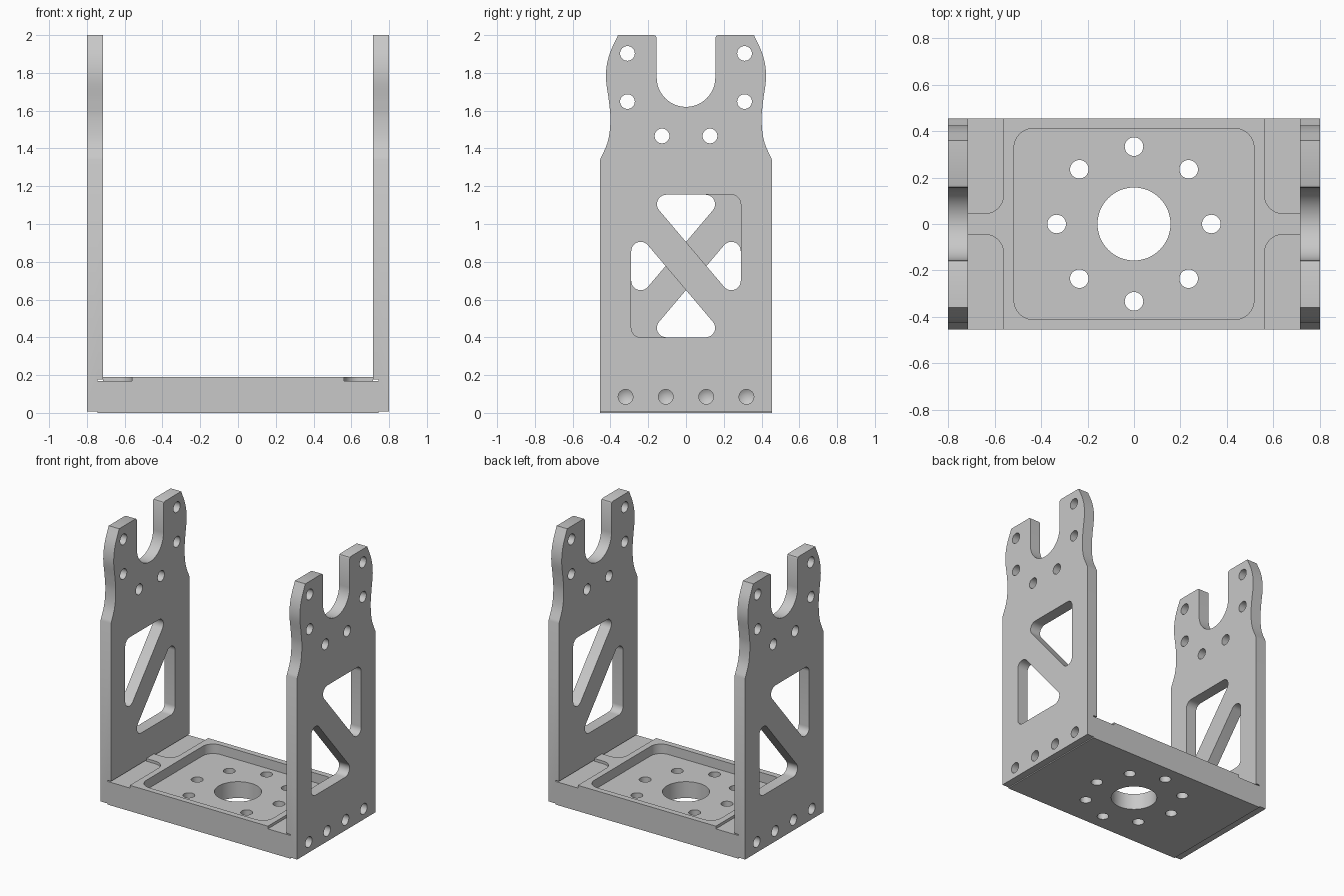
import bpy, bmesh
from math import sin, cos, pi, tan
from mathutils import Vector

if "Cube" in bpy.data.objects:
    bpy.data.objects.remove(bpy.data.objects["Cube"], do_unlink=True)

metal = bpy.data.materials.new("plain grey metal")
metal.use_nodes = True
GREY = (0.58, 0.58, 0.58, 1)
metal.diffuse_color = GREY
metal.node_tree.nodes["Principled BSDF"].inputs["Base Color"].default_value = GREY


def make_object(name, bm):
    bmesh.ops.recalc_face_normals(bm, faces=bm.faces)
    mesh = bpy.data.meshes.new(name)
    bm.to_mesh(mesh)
    bm.free()
    mesh.materials.append(metal)
    obj = bpy.data.objects.new(name, mesh)
    bpy.context.collection.objects.link(obj)
    return obj


def prism(name, outline, axis, lo, hi):
    """Extrude a flat outline along x (outline in y, z) or z (outline in x, y)."""
    bm = bmesh.new()
    place = (lambda p, h: (h, p[0], p[1])) if axis == "x" else (lambda p, h: (p[0], p[1], h))
    low = [bm.verts.new(place(p, lo)) for p in outline]
    high = [bm.verts.new(place(p, hi)) for p in outline]
    bm.faces.new(low)
    bm.faces.new(high)
    n = len(outline)
    for i in range(n):
        j = (i + 1) % n
        bm.faces.new((low[i], low[j], high[j], high[i]))
    return make_object(name, bm)


def circle(u, v, r, n=32):
    return [(u + r * cos(2 * pi * i / n), v + r * sin(2 * pi * i / n)) for i in range(n)]


def rect(u0, u1, v0, v1):
    return [(u0, v0), (u1, v0), (u1, v1), (u0, v1)]


def rounded(corners, radii, steps=10):
    """Polygon with a true tangent arc at each corner."""
    out = []
    for i, corner in enumerate(corners):
        p, r = Vector(corner), radii[i]
        if r == 0:
            out.append(tuple(p))
            continue
        a = (Vector(corners[i - 1]) - p).normalized()
        b = (Vector(corners[(i + 1) % len(corners)]) - p).normalized()
        half = a.angle(b) / 2
        centre = p + (a + b).normalized() * r / sin(half)
        start = p + a * r / tan(half) - centre
        end = p + b * r / tan(half) - centre
        sweep = start.angle(end)
        for k in range(steps + 1):
            t = sweep * k / steps
            spoke = (start * sin(sweep - t) + end * sin(t)) / sin(sweep)
            out.append(tuple(centre + spoke))
    return out


def smooth_path(pts, steps=6):
    """Smooth interpolation through the given points."""
    v = [Vector(p) for p in pts]
    v = [2 * v[0] - v[1]] + v + [2 * v[-1] - v[-2]]
    out = []
    for a, b, c, d in zip(v, v[1:], v[2:], v[3:]):
        for k in range(steps):
            t = k / steps
            out.append(tuple(0.5 * (2 * b + (c - a) * t + (2 * a - 5 * b + 4 * c - d) * t ** 2
                                    + (3 * b - a - 3 * c + d) * t ** 3)))
    return out + [tuple(v[-2])]


def cut(obj, cutters):
    """Subtract each cutter, then discard it."""
    bpy.context.view_layer.objects.active = obj
    for c in cutters:
        c.hide_render = True
        mod = obj.modifiers.new("cut", "BOOLEAN")
        mod.operation, mod.solver, mod.object = "DIFFERENCE", "EXACT", c
        bpy.ops.object.modifier_apply(modifier=mod.name)
        bpy.data.objects.remove(c, do_unlink=True)


def drill(x_end, y, z, r, n=32):
    """Blind hole with a conical tip, entering from either end of the base."""
    s = 1 if x_end > 0 else -1
    bm = bmesh.new()
    rings = [[bm.verts.new((x, *p)) for p in circle(y, z, r, n)] for x in (s * 0.9, x_end)]
    tip = bm.verts.new((x_end - s * 0.025, y, z))
    bm.faces.new(rings[0])
    for i in range(n):
        j = (i + 1) % n
        bm.faces.new((rings[0][i], rings[0][j], rings[1][j], rings[1][i]))
        bm.faces.new((rings[1][i], rings[1][j], tip))
    return make_object("drill_cutter", bm)


HALF_Y, PLATE_IN, SEAT, OUT = 0.455, 0.715, 0.745, 0.80
SCREW_Y, SCREW_Z = (-0.32, -0.107, 0.107, 0.32), 0.085

# Base block with pocket, hole ring and stepped corners
base = prism("base", rect(-SEAT, SEAT, -HALF_Y, HALF_Y), "z", 0, 0.19)
tools = [prism("pocket_cutter", rounded(rect(-0.517, 0.517, -0.412, 0.412), [0.085] * 4), "z", 0.12, 0.3),
         prism("bore_cutter", circle(0, 0, 0.157, 64), "z", -0.1, 0.3)]
for i in range(8):
    a = i * pi / 4
    tools.append(prism("bolt_cutter", circle(0.333 * cos(a), 0.333 * sin(a), 0.04), "z", -0.1, 0.3))
for sx in (-1, 1):
    tools.append(prism("tongue_cutter", rect(sx * PLATE_IN, sx * 0.9, -0.6, 0.6), "z", 0.17, 0.3))
    for sy in (-1, 1):
        notch = rect(sx * 0.562, sx * 0.9, sy * 0.045, sy * 0.6)
        tools.append(prism("notch_cutter", rounded(notch, [0.08, 0, 0, 0]), "z", 0.17, 0.3))
    tools += [drill(sx * 0.63, y, SCREW_Z, 0.04) for y in SCREW_Y]
cut(base, tools)

# Side plate outline: wavy shoulders and a round-bottomed slot
shoulder = smooth_path([(HALF_Y, 1.34), (0.413, 1.44), (0.40, 1.55), (0.408, 1.65),
                        (0.424, 1.78), (0.408, 1.89), (0.36, 2.0)])
slot = [(0.17, 2.0), (0.16, 1.996), (0.155, 1.985)]
slot += [(0.155 * cos(a), 1.775 - 0.155 * sin(a)) for a in (i * pi / 48 for i in range(25))]
half = [(HALF_Y, 0.008)] + shoulder + slot
outline = half + [(-y, z) for y, z in reversed(half[:-1])]
plate = prism("left_side_plate", outline, "x", PLATE_IN, OUT)

# Plate cutouts: seat rabbet, two triangles leaving a diagonal strut, bolt holes
tools = [prism("rabbet_cutter", rect(-0.6, 0.6, -0.1, 0.178), "x", 0.6, SEAT)]
triangle = [(-0.212, 1.155), (0.29, 1.155), (0.29, 0.563)]
for tri in (triangle, [(-y, 1.555 - z) for y, z in triangle]):
    tools.append(prism("triangle_cutter", rounded(tri, [0.05] * 3), "x", 0.6, 0.9))
holes = [(s * y, z) for s in (-1, 1) for y, z in ((0.31, 1.903), (0.31, 1.648), (0.127, 1.466))]
holes += [(y, SCREW_Z) for y in SCREW_Y]
tools += [prism("hole_cutter", circle(y, z, 0.039), "x", 0.6, 0.9) for y, z in holes]
cut(plate, tools)

# Opposite plate is the same part turned half a revolution
other = bpy.data.objects.new("right_side_plate", plate.data.copy())
bpy.context.collection.objects.link(other)
for v in other.data.vertices:
    v.co.x, v.co.y = -v.co.x, -v.co.y

# Smooth the curved walls, keep edges crisp
bpy.ops.object.select_all(action="DESELECT")
for obj in (base, plate, other):
    obj.select_set(True)
bpy.context.view_layer.objects.active = base
bpy.ops.object.shade_smooth_by_angle(angle=pi / 7)
